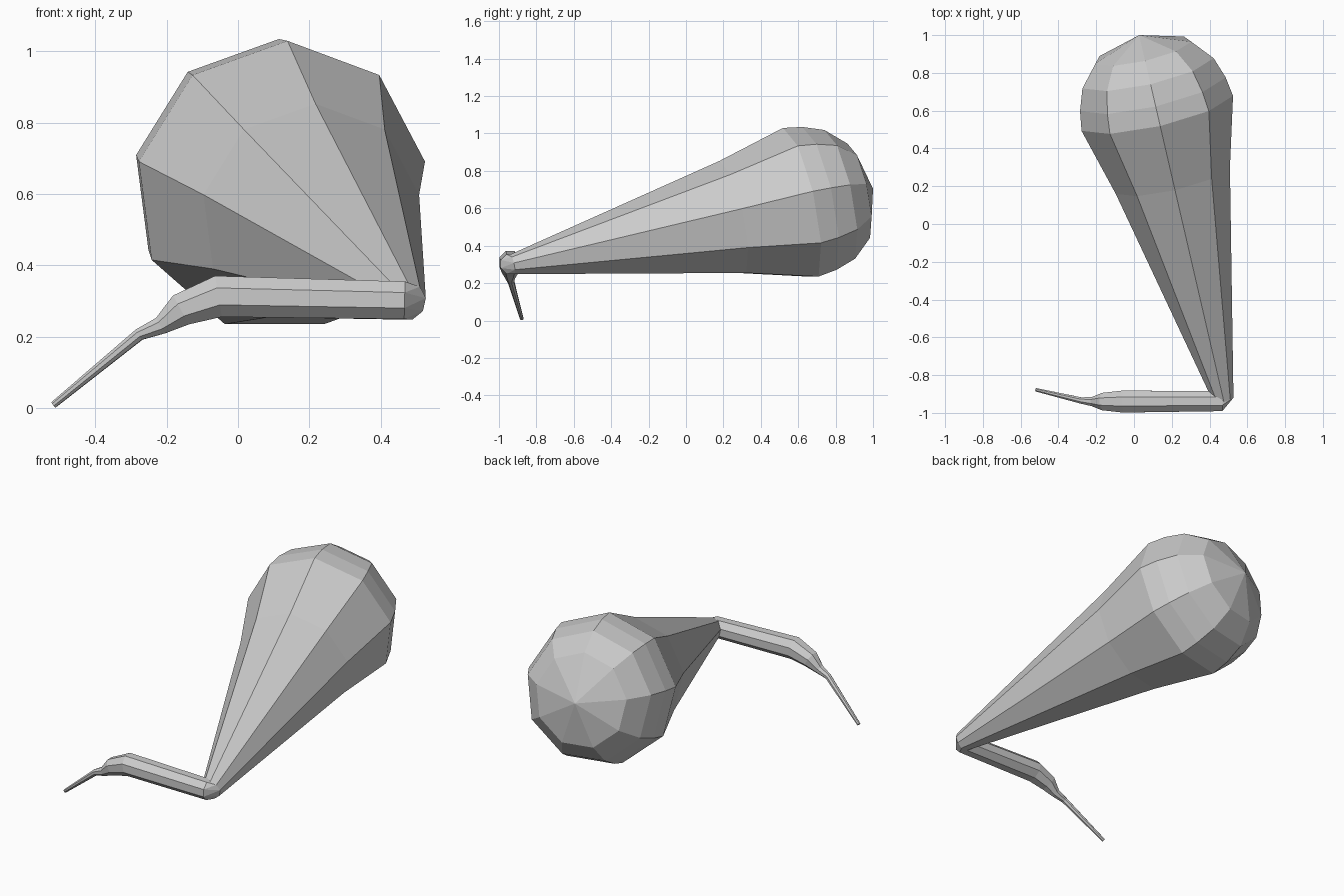
import bpy, bmesh, math
from mathutils import Vector

if "Cube" in bpy.data.objects:
    bpy.data.objects.remove(bpy.data.objects["Cube"])


def finish(name, bm):
    bmesh.ops.recalc_face_normals(bm, faces=bm.faces)
    mesh = bpy.data.meshes.new(name)
    bm.to_mesh(mesh)
    bm.free()
    obj = bpy.data.objects.new(name, mesh)
    bpy.context.collection.objects.link(obj)


def make_rings(path, sides, offset):
    """Rings of points square to a path of (x, y, z, radius)."""
    pts = [Vector(p[:3]) for p in path]
    rings = []
    for i, p in enumerate(path):
        d = Vector((0, 0, 0))
        if i > 0:
            d += (pts[i] - pts[i - 1]).normalized()
        if i < len(pts) - 1:
            d += (pts[i + 1] - pts[i]).normalized()
        d.normalize()
        up = Vector((0, 0, 1))
        up = (up - d * up.dot(d)).normalized()
        side = d.cross(up)
        angles = [offset + math.tau * k / sides for k in range(sides)]
        rings.append([pts[i] + p[3] * (up * math.cos(a) + side * math.sin(a))
                      for a in angles])
    return rings


def loft(name, rings, tip=None):
    bm = bmesh.new()
    vs = [[bm.verts.new(p) for p in ring] for ring in rings]
    n = len(vs[0])
    for a, b in zip(vs, vs[1:]):
        for k in range(n):
            bm.faces.new((a[k], a[(k + 1) % n], b[(k + 1) % n], b[k]))
    bm.faces.new(vs[0])
    if tip is None:
        bm.faces.new(vs[-1])
    else:
        t = bm.verts.new(tip)
        for k in range(n):
            bm.faces.new((vs[-1][k], vs[-1][(k + 1) % n], t))
    finish(name, bm)


# Swollen upper limb: straight axis, (y position, radius) per ring
def on_axis(y):
    return Vector((0.12 - 0.231 * (y - 0.6), y, 0.62 + 0.21 * (y - 0.6)))


profile = [(-0.93, 0.055), (0.24, 0.315), (0.6, 0.418), (0.7, 0.402),
           (0.81, 0.362), (0.915, 0.265)]
upper = make_rings([(*on_axis(y), r) for y, r in profile], 9, 0)
loft("upper_limb", upper, on_axis(1.0))

# Thin lower limb with a knuckle and a tapering spike
lower = make_rings([
    (0.467, -0.938, 0.302, 0.057),
    (-0.055, -0.94, 0.313, 0.063),
    (-0.16, -0.94, 0.275, 0.05),
    (-0.217, -0.94, 0.231, 0.027),
    (-0.277, -0.935, 0.206, 0.018),
    (-0.517, -0.878, 0.009, 0.01)], 8, math.pi / 8)
loft("lower_limb", lower)

# Faceted joint wrapping both limb ends
bm = bmesh.new()
for p in upper[0] + lower[0]:
    bm.verts.new(p)
bmesh.ops.convex_hull(bm, input=bm.verts)
finish("joint", bm)
